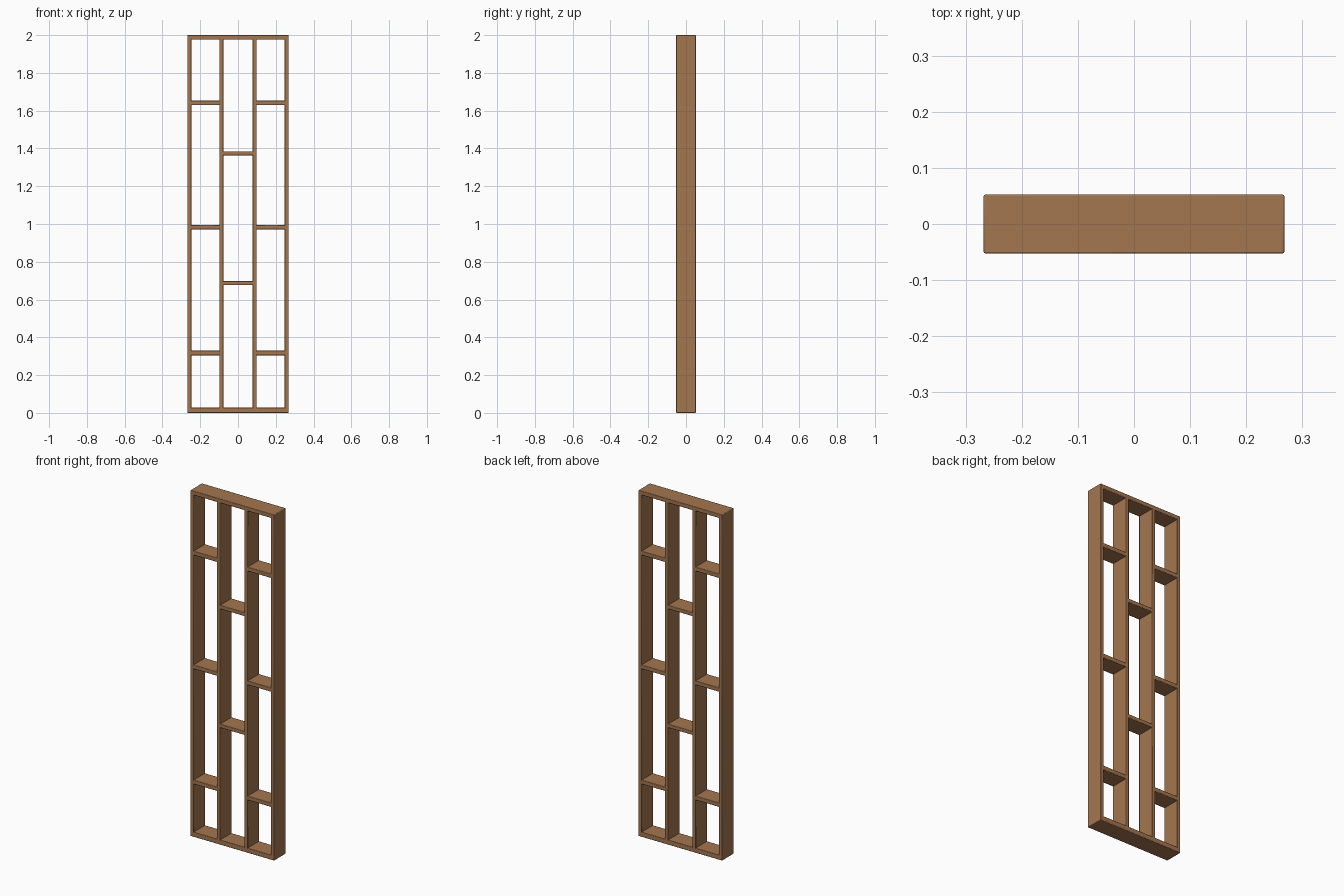
import bpy

if "Cube" in bpy.data.objects:
    bpy.data.objects.remove(bpy.data.objects["Cube"])

W, D, H = 0.536, 0.105, 2.0   # overall size
T = 0.021                     # board thickness

wood = bpy.data.materials.new("warm brown wood")
wood.diffuse_color = (0.37, 0.18, 0.08, 1)
wood.use_nodes = True
wood.node_tree.nodes["Principled BSDF"].inputs["Base Color"].default_value = wood.diffuse_color


def board(name, x0, x1, z0, z1, bevel=0.003):
    bpy.ops.mesh.primitive_cube_add(size=1, location=((x0 + x1) / 2, 0, (z0 + z1) / 2))
    ob = bpy.context.object
    ob.name = name
    ob.scale = (x1 - x0, D, z1 - z0)
    bpy.ops.object.transform_apply(location=False, rotation=False, scale=True)
    ob.data.materials.append(wood)
    mod = ob.modifiers.new("soft edges", "BEVEL")
    mod.width = bevel
    mod.segments = 2
    bpy.ops.object.shade_smooth_by_angle()
    return ob


# Outer frame: top and bottom boards with the side boards between them
board("bottom_board", -W / 2, W / 2, 0, 0.028)
board("top_board", -W / 2, W / 2, H - 0.024, H)
for side, s in (("left", -1), ("right", 1)):
    xa, xb = sorted((s * W / 2, s * (W / 2 - T)))
    board(side + "_side", xa, xb, 0.022, H - 0.018)
    # Inner upright
    c = s * 0.088
    board(side + "_divider", c - T / 2, c + T / 2, 0.022, H - 0.018)
    # Three shelves in each outer column
    xa, xb = sorted((s * (W / 2 - T + 0.004), s * (0.088 + T / 2 - 0.004)))
    for i, z in enumerate((0.317, 0.983, 1.641)):
        board(f"{side}_shelf_{i + 1}", xa, xb, z - 0.012, z + 0.012)

# Two staggered shelves in the middle column
xm = 0.088 - T / 2 + 0.004
for i, z in enumerate((0.687, 1.374)):
    board(f"middle_shelf_{i + 1}", -xm, xm, z - 0.011, z + 0.011)
